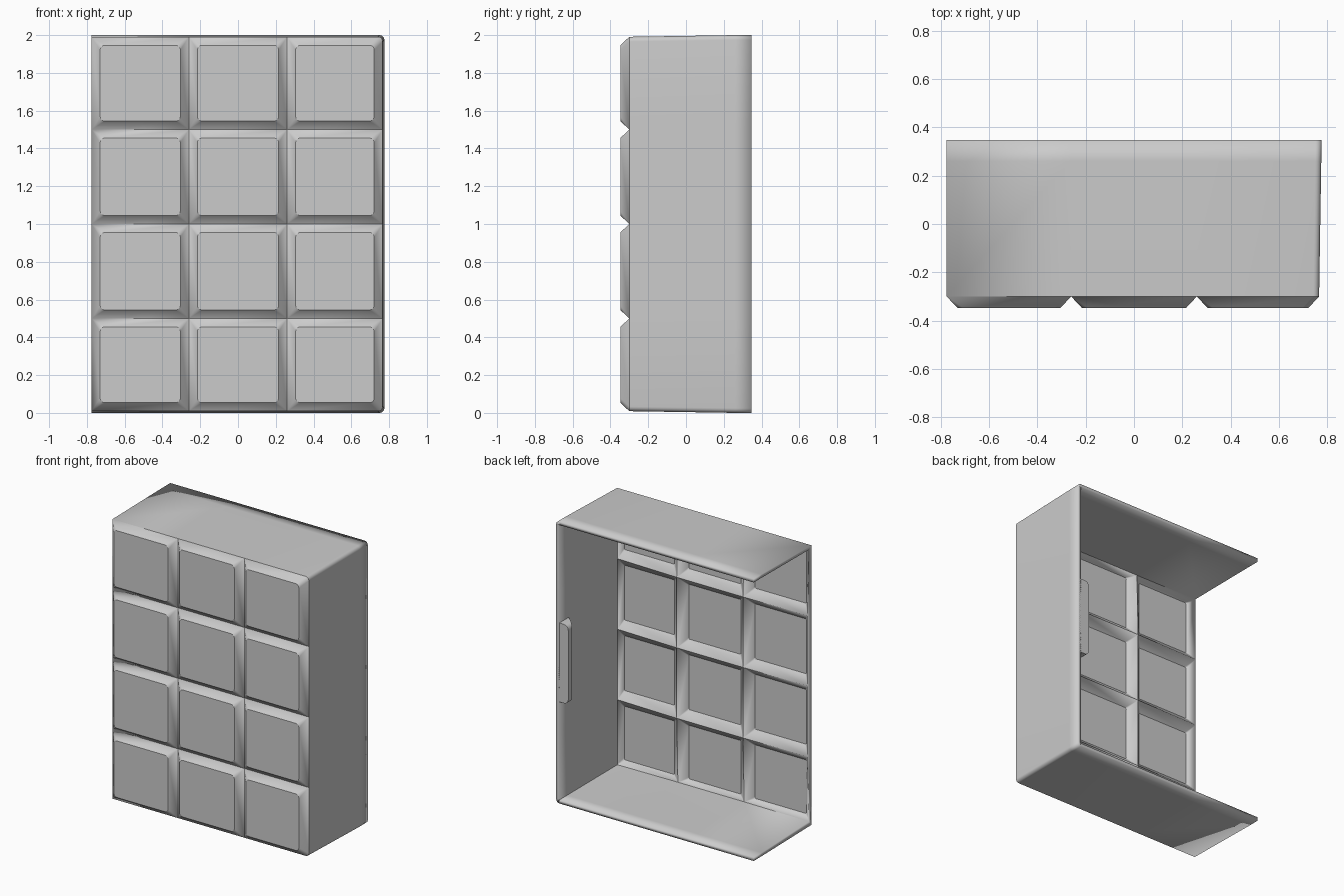
import bpy, bmesh, math
from mathutils import Vector

cube = bpy.data.objects.get("Cube")
if cube:
    bpy.data.objects.remove(cube, do_unlink=True)

# Main dimensions
HALF_X, FRONT, GROOVE, KINK, BACK = 0.775, -0.348, -0.30, 0.26, 0.348
COLS, ROWS = 3, 4
DRAFT = 0.009      # the walls flare slightly towards the back
INSET = 0.045      # slope width round each tile
WALL = 0.025
STEPS = 5          # segments in each rounded corner

grey = bpy.data.materials.new("light grey plastic")
grey.use_nodes = True
colour = (0.6, 0.6, 0.6, 1)
grey.diffuse_color = colour
grey.node_tree.nodes["Principled BSDF"].inputs["Base Color"].default_value = colour


def finish(bm, name):
    mesh = bpy.data.meshes.new(name)
    bm.to_mesh(mesh)
    bm.free()
    mesh.materials.append(grey)
    obj = bpy.data.objects.new(name, mesh)
    bpy.context.collection.objects.link(obj)
    return obj


def rounded_loop(x0, x1, z0, z1, y, radii):
    """Rounded rectangle, corners in order: +x top, -x top, -x bottom, +x bottom."""
    points = []
    corners = [(x1, z1, 1, 1), (x0, z1, -1, 1), (x0, z0, -1, -1), (x1, z0, 1, -1)]
    for k, (cx, cz, sx, sz) in enumerate(corners):
        r = radii[k]
        for i in range(STEPS + 1):
            a = math.pi / 2 * (k + i / STEPS)
            points.append(Vector((cx - sx * r + r * math.cos(a), y,
                                  cz - sz * r + r * math.sin(a))))
    return points


# Tiled front: each cell is a raised pad with sloping edges
bm = bmesh.new()
xs = [-HALF_X, -0.26, 0.26, HALF_X - DRAFT]
zs = [DRAFT, 0.5, 1.0, 1.5, 2 - DRAFT]
for c in range(COLS):
    for r in range(ROWS):
        x0, x1, z0, z1 = xs[c], xs[c + 1], zs[r], zs[r + 1]
        last = c == COLS - 1
        radii = [0.025 if last and r == ROWS - 1 else 0, 0, 0,
                 0.025 if last and r == 0 else 0]
        low = rounded_loop(x0, x1, z0, z1, GROOVE, radii)
        pad = rounded_loop(x0 + INSET, x1 - INSET, z0 + INSET, z1 - INSET,
                           FRONT, [0.025] * 4)
        lo = [bm.verts.new(p) for p in low]
        hi = [bm.verts.new(p) for p in pad]
        bm.faces.new(hi)
        for i in range(len(lo)):
            j = (i + 1) % len(lo)
            bm.faces.new((lo[i], lo[j], hi[j], hi[i]))
bmesh.ops.remove_doubles(bm, verts=bm.verts[:], dist=0.0005)
bmesh.ops.dissolve_degenerate(bm, edges=bm.edges[:], dist=0.0001)

# Top, bottom and one side wall, drawn back from the rim; the other side stays open
rim = [e for e in bm.edges if e.is_boundary
       and not all(v.co.x < -HALF_X + 0.001 for v in e.verts)]
for depth, flare in ((KINK, DRAFT), (BACK, 0)):
    out = bmesh.ops.extrude_edge_only(bm, edges=rim)["geom"]
    for v in [g for g in out if isinstance(g, bmesh.types.BMVert)]:
        v.co.y = depth
        v.co.z = 1 + (v.co.z - 1) * (1 + flare / (1 - DRAFT))
        if v.co.x > 0.7:
            v.co.x += flare
        elif v.co.x > -HALF_X + 0.001:
            v.co.x *= 1 + flare / HALF_X
    rim = [g for g in out if isinstance(g, bmesh.types.BMEdge)]

bmesh.ops.recalc_face_normals(bm, faces=bm.faces[:])
bm.normal_update()
pad_face = max(bm.faces, key=lambda f: abs(f.normal.y) * f.calc_area())
if pad_face.normal.y > 0:
    bmesh.ops.reverse_faces(bm, faces=bm.faces[:])
shell = finish(bm, "tiled_cover_shell")
solid = shell.modifiers.new("wall thickness", "SOLIDIFY")
solid.thickness = WALL
solid.offset = -1
solid.use_even_offset = True

# Wedge-shaped grip inside the back edge of the closed side
bm = bmesh.new()
wall_x = HALF_X - WALL * 0.6
plan = [(wall_x, BACK), (0.68, BACK), (0.68, 0.305), (wall_x, 0.235)]
rings = [[bm.verts.new((x, y, z)) for x, y in plan] for z in (0.72, 1.28)]
bm.faces.new(rings[0])
bm.faces.new(rings[1])
for i in range(4):
    j = (i + 1) % 4
    bm.faces.new((rings[0][i], rings[0][j], rings[1][j], rings[1][i]))
bmesh.ops.recalc_face_normals(bm, faces=bm.faces[:])
ends = [e for e in bm.edges if all(abs(v.co.x - 0.68) < 0.001 for v in e.verts)
        and abs(e.verts[0].co.z - e.verts[1].co.z) < 0.001]
bmesh.ops.bevel(bm, geom=ends, offset=0.035, segments=4, profile=0.5, affect="EDGES")
grip = finish(bm, "side_grip")

# Smooth only the rounded corners
for obj in (shell, grip):
    bpy.ops.object.select_all(action="DESELECT")
    obj.select_set(True)
    bpy.context.view_layer.objects.active = obj
    bpy.ops.object.shade_smooth_by_angle(angle=math.radians(30))
